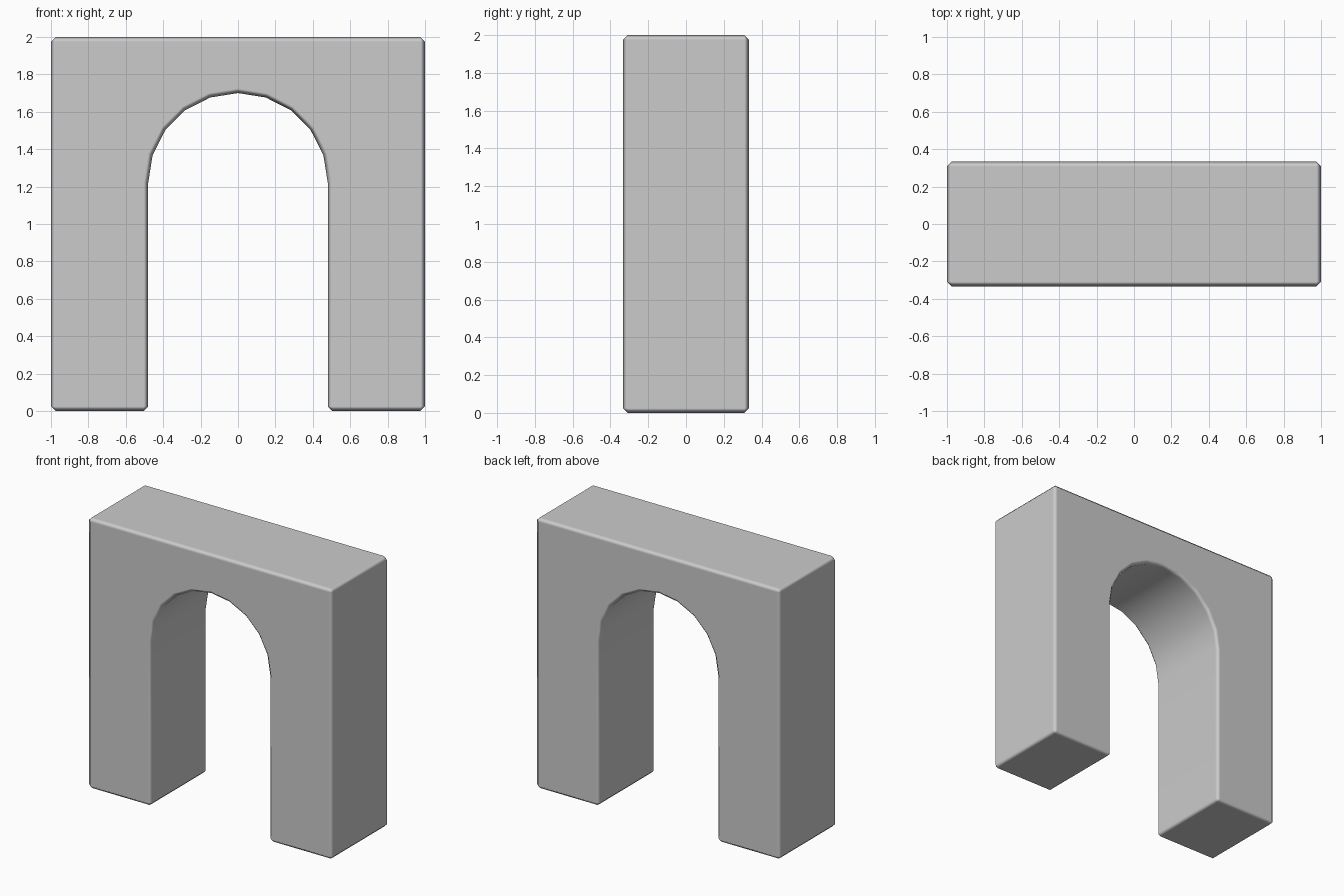
import bpy, bmesh, math

if "Cube" in bpy.data.objects:
    bpy.data.objects.remove(bpy.data.objects["Cube"])

HALF_W, HALF_D, HEIGHT = 1.0, 0.333, 2.0
RADIUS, SPRING, STEPS = 0.48, 1.22, 10

# Front outline: outer block, then the round-headed opening
outline = [(RADIUS, 0), (HALF_W, 0), (HALF_W, HEIGHT),
           (-HALF_W, HEIGHT), (-HALF_W, 0), (-RADIUS, 0)]
for i in range(STEPS + 1):
    a = math.pi * (1 - i / STEPS)
    outline.append((RADIUS * math.cos(a), SPRING + RADIUS * math.sin(a)))

# Extrude the outline through the depth
bm = bmesh.new()
face = bm.faces.new([bm.verts.new((x, -HALF_D, z)) for x, z in outline])
extruded = bmesh.ops.extrude_face_region(bm, geom=[face])["geom"]
bmesh.ops.translate(bm, vec=(0, 2 * HALF_D, 0),
                    verts=[g for g in extruded if isinstance(g, bmesh.types.BMVert)])
bmesh.ops.recalc_face_normals(bm, faces=bm.faces)
mesh = bpy.data.meshes.new("arch_block")
bm.to_mesh(mesh)
bm.free()

arch = bpy.data.objects.new("arch_block", mesh)
bpy.context.collection.objects.link(arch)
for p in mesh.polygons:
    p.use_smooth = True

# Small chamfer on the sharp edges, with flat-looking main faces
bevel = arch.modifiers.new("edge_chamfer", 'BEVEL')
bevel.width = 0.025
bevel.segments = 1
bevel.limit_method = 'ANGLE'
bevel.angle_limit = math.radians(30)
bevel.harden_normals = True
